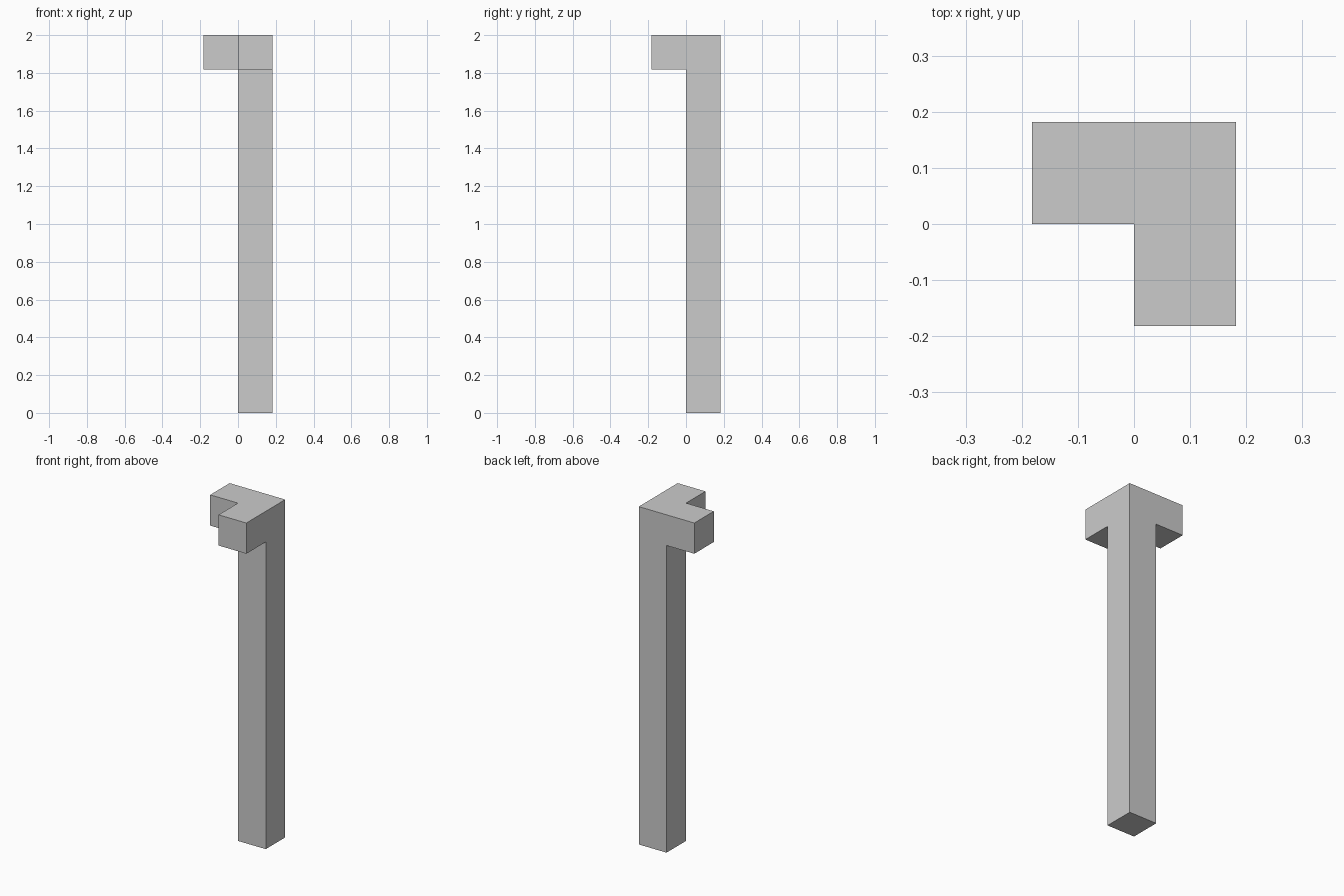
import bpy, bmesh
from mathutils import Vector

if "Cube" in bpy.data.objects:
    bpy.data.objects.remove(bpy.data.objects["Cube"])

W = 2 / 11      # square section of the post and length of each arm
H = 2.0

grey = bpy.data.materials.new("light grey")
grey.diffuse_color = (0.6, 0.6, 0.6, 1)
grey.use_nodes = True
grey.node_tree.nodes["Principled BSDF"].inputs["Base Color"].default_value = grey.diffuse_color

bm = bmesh.new()


def extrude_down(faces, dist):
    """Extrude faces downwards and return the new lower faces."""
    out = bmesh.ops.extrude_face_region(bm, geom=faces, use_keep_orig=True)["geom"]
    verts = [g for g in out if isinstance(g, bmesh.types.BMVert)]
    bmesh.ops.translate(bm, verts=verts, vec=Vector((0, 0, -dist)))
    return [g for g in out if isinstance(g, bmesh.types.BMFace)]


# L-shaped head: corner square plus one arm to the left and one to the front
cache = {}


def vert(i, j):
    if (i, j) not in cache:
        cache[i, j] = bm.verts.new((i * W, j * W, H))
    return cache[i, j]


top = [bm.faces.new([vert(i, j), vert(i + 1, j), vert(i + 1, j + 1), vert(i, j + 1)])
       for i, j in ((0, 0), (-1, 0), (0, -1))]
under = extrude_down(top, W)

# Post: the corner square carried down to the ground
corner = [f for f in under if min(f.calc_center_median()[:2]) > 0]
extrude_down(corner, H - W)
bmesh.ops.delete(bm, geom=corner, context='FACES_ONLY')

# Merge coplanar faces into clean flat sides
bmesh.ops.recalc_face_normals(bm, faces=bm.faces)
bmesh.ops.dissolve_limit(bm, angle_limit=0.01, verts=bm.verts, edges=bm.edges)
bmesh.ops.recalc_face_normals(bm, faces=bm.faces)

mesh = bpy.data.meshes.new("corner_post")
bm.to_mesh(mesh)
bm.free()
mesh.materials.append(grey)
post = bpy.data.objects.new("corner_post", mesh)
bpy.context.collection.objects.link(post)
